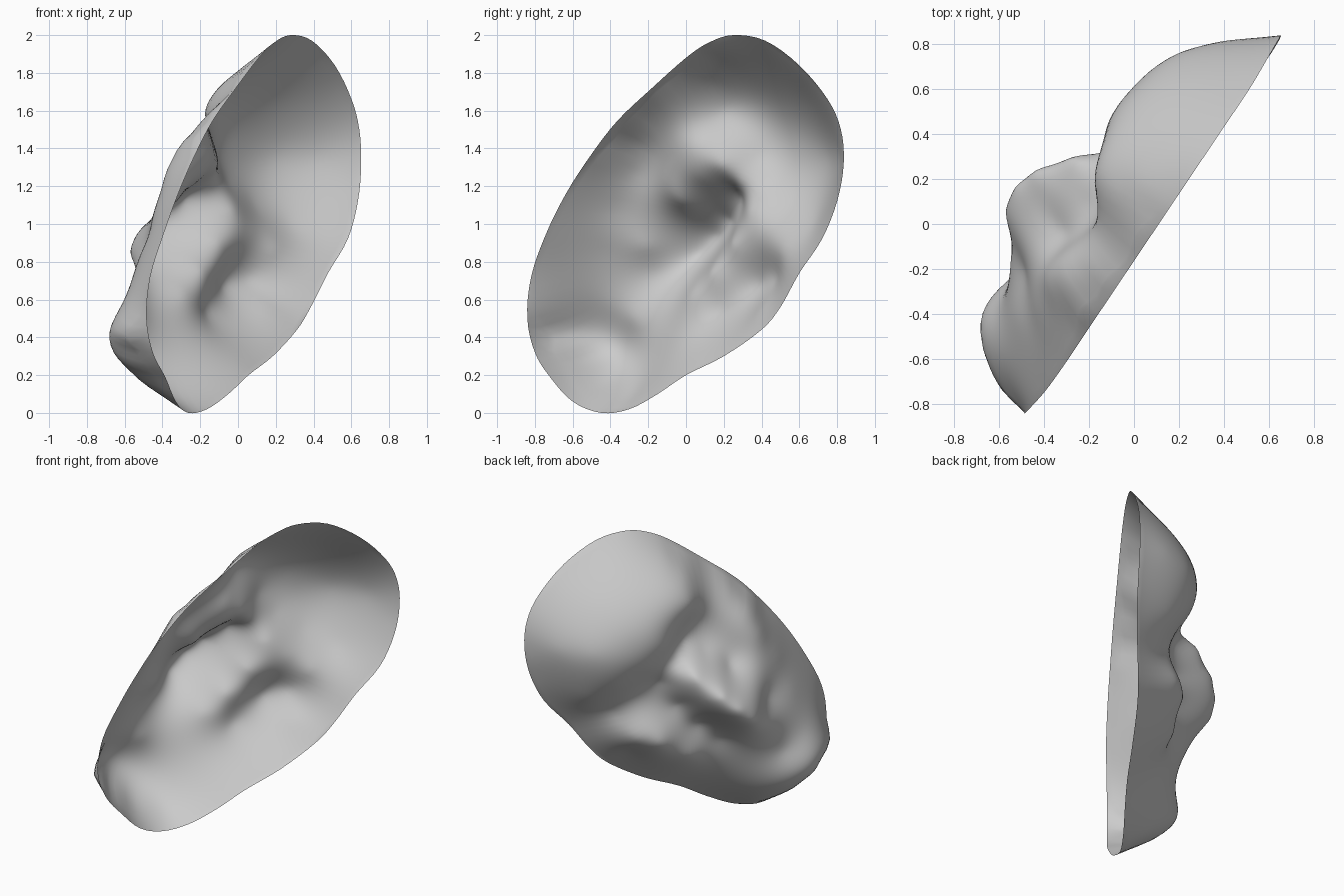
import bpy, bmesh, math
from mathutils import Vector

if "Cube" in bpy.data.objects:
    bpy.data.objects.remove(bpy.data.objects["Cube"])

# Frame of the shell: the rim lies near an upright plane spanned by U and z
U = Vector((0.557, 0.83, 0))
D = Vector((-0.83, 0.557, 0))     # depth direction, away from the open side
ORIGIN = Vector((0.11, 0, 0))
CENTRE = Vector((-0.02, 1.0))

# Rim outline as (y, z, depth)
RIM = [(.25, 2, 0), (.42, 1.97, 0), (.6, 1.84, 0), (.75, 1.66, .01), (.82, 1.5, .015),
       (.835, 1.32, .015), (.8, 1.12, .01), (.72, .92, .01), (.6, .74, .03),
       (.5, .56, .05), (.4, .44, .055), (.2, .3, .05), (0, .2, .045), (-.15, .1, .05),
       (-.3, .02, .06), (-.45, 0, .06), (-.6, .06, .03), (-.72, .19, .01),
       (-.8, .32, .02), (-.84, .5, .025), (-.82, .72, .02), (-.74, .95, .005),
       (-.63, 1.17, 0), (-.5, 1.37, 0), (-.36, 1.55, 0), (-.18, 1.72, 0),
       (0, 1.88, 0), (.12, 1.96, 0)]
# the same as (u, z, depth)
RIM = [Vector(((y - 0.557 * w) / 0.83, z, w)) for y, z, w in RIM]

# Sculpting points as (u, z, depth)
DOME = [(.44, 1.4, .43), (.68, 1.35, .35), (.85, 1.35, .2), (.2, 1.36, .42),
        (0, 1.6, .35), (.3, 1.75, .28), (.6, 1.65, .25), (.66, 1.0, .24),
        (.3, 1.22, .4), (.48, 1.1, .35), (0, 1.74, .24), (.1, 1.84, .16)]
CREASE = [(-.34, 1.56, .135), (-.26, 1.55, .17), (-.08, 1.42, .24), (.04, 1.31, .28),
          (.1, 1.21, .35), (.2, 1.07, .3), (.35, .96, .27), (.47, .86, .21)]
RIDGE = [(.03, 1.15, .5), (-.12, 1.03, .6), (-.22, .94, .63), (-.33, .84, .61),
         (-.5, .74, .46), (-.73, .57, .37)]
CHEEK = [(-.45, 1.43, .2), (-.5, 1.28, .26), (-.1, 1.24, .3), (-.26, 1.12, .33),
         (-.5, .88, .37), (-.7, .85, .28), (-.62, 1.08, .24)]
LIP = [(.08, .9, .31), (-.06, .75, .32), (-.2, .63, .34)]
LUMP = [(.22, .67, .38), (.37, .71, .32), (0, .53, .34)]
BASE = [(-.6, .5, .395), (-.95, .42, .285), (-1.0, .39, .19), (-.86, .26, .28),
        (-.72, .15, .25), (-.5, .08, .2), (-.35, .35, .32), (0, .38, .21),
        (.35, .55, .18)]


def solve(a, b):
    """Gaussian elimination with pivoting."""
    n = len(b)
    m = [row[:] + [v] for row, v in zip(a, b)]
    for i in range(n):
        p = max(range(i, n), key=lambda r: abs(m[r][i]))
        m[i], m[p] = m[p], m[i]
        for r in range(i + 1, n):
            f = m[r][i] / m[i][i]
            if f:
                m[r] = [x - f * y for x, y in zip(m[r], m[i])]
    out = [0.0] * n
    for i in reversed(range(n)):
        out[i] = (m[i][n] - sum(m[i][j] * out[j] for j in range(i + 1, n))) / m[i][i]
    return out


# Smooth depth field through the rim and the sculpting points
points = RIM + [Vector(p) for p in DOME + CREASE + RIDGE + CHEEK + LIP + LUMP + BASE]
knots = [p.to_2d() for p in points]


def kernel(a, b):
    return (a - b).length ** 1.85


matrix = [[kernel(a, b) for b in knots] + [1.0, a.x, a.y] for a in knots]
for i in range(len(knots)):
    matrix[i][i] -= 0.001            # slight relaxation keeps the surface fair
matrix.append([1.0] * len(knots) + [0.0] * 3)
matrix.append([k.x for k in knots] + [0.0] * 3)
matrix.append([k.y for k in knots] + [0.0] * 3)
weights = solve(matrix, [p.z for p in points] + [0.0] * 3)
c0, cx, cy = weights[-3:]


def depth(p):
    return c0 + cx * p.x + cy * p.y + sum(w * kernel(p, k) for w, k in zip(weights, knots))


def rim_point(t):
    """Closed Catmull-Rom curve through the rim."""
    i, f = int(t), t - int(t)
    a, b, c, d = (RIM[(i + k) % len(RIM)] for k in (-1, 0, 1, 2))
    return 0.5 * (2 * b + (c - a) * f + (2 * a - 5 * b + 4 * c - d) * f * f
                  + (3 * b - a - 3 * c + d) * f ** 3)


# Shell: rings shrinking from the rim to the centre, pushed to their depth
SEGMENTS, RINGS = 112, 44
bm = bmesh.new()


def add_vertex(p, w):
    return bm.verts.new(ORIGIN + U * p.x + D * w + Vector((0, 0, p.y)))


edge = [rim_point(len(RIM) * k / SEGMENTS) for k in range(SEGMENTS)]
rings = [[add_vertex(e, e.z) for e in edge]]
for r in range(1, RINGS):
    s = 1 - (r / RINGS) ** 1.15
    ring = [CENTRE.lerp(e.to_2d(), s) for e in edge]
    rings.append([add_vertex(p, max(0, depth(p))) for p in ring])
tip = add_vertex(CENTRE, depth(CENTRE))
for k in range(SEGMENTS):
    n = (k + 1) % SEGMENTS
    for outer, inner in zip(rings, rings[1:]):
        bm.faces.new((outer[n], outer[k], inner[k], inner[n]))
    bm.faces.new((rings[-1][n], rings[-1][k], tip))
for face in bm.faces:
    face.smooth = True
mesh = bpy.data.meshes.new("shell")
bm.to_mesh(mesh)
bm.free()

grey = bpy.data.materials.new("grey")
grey.diffuse_color = (0.6, 0.6, 0.6, 1)
grey.use_nodes = True
grey.node_tree.nodes["Principled BSDF"].inputs["Base Color"].default_value = grey.diffuse_color
mesh.materials.append(grey)
shell = bpy.data.objects.new("shell", mesh)
bpy.context.collection.objects.link(shell)
